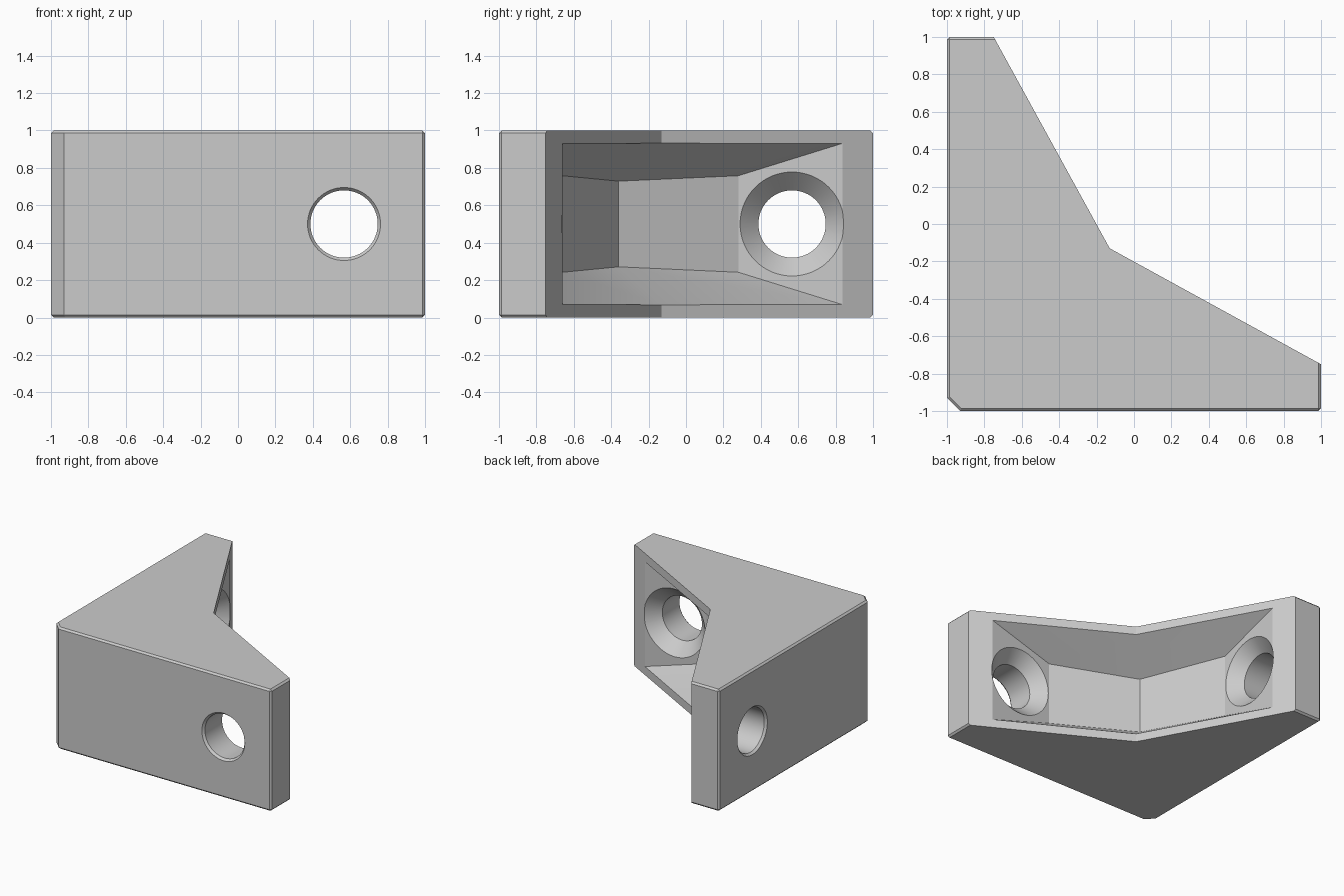
import bpy, bmesh, math
from mathutils import Matrix, Vector

cube = bpy.data.objects.get("Cube")
if cube:
    bpy.data.objects.remove(cube, do_unlink=True)

MID = 0.5          # height of the pocket and hole centres
FLAT = -0.66       # plane of the screw seats
HOLE_POS = 0.567   # hole position along each arm
SWAP = Matrix(((0, 1, 0, 0), (1, 0, 0, 0), (0, 0, 1, 0), (0, 0, 0, 1)))

grey = bpy.data.materials.new("light_grey")
grey.use_nodes = True
colour = (0.6, 0.6, 0.6, 1)
grey.diffuse_color = colour
grey.node_tree.nodes["Principled BSDF"].inputs["Base Color"].default_value = colour


def make_object(name, bm):
    bmesh.ops.recalc_face_normals(bm, faces=bm.faces)
    mesh = bpy.data.meshes.new(name)
    bm.to_mesh(mesh)
    bm.free()
    mesh.materials.append(grey)
    obj = bpy.data.objects.new(name, mesh)
    bpy.context.collection.objects.link(obj)
    return obj


def make_body():
    # L-shaped plan raised to full height, with small chamfers on the outer edges
    inner = (-0.13, -0.13)
    plan = [(-1, 1), (-1, -0.93), (-0.93, -1), (1, -1), (1, -0.75), inner, (-0.75, 1)]
    bm = bmesh.new()
    base = bm.faces.new([bm.verts.new((x, y, 0)) for x, y in plan])
    top = bmesh.ops.extrude_face_region(bm, geom=[base])["geom"]
    bmesh.ops.translate(bm, vec=(0, 0, 1), verts=[v for v in top if isinstance(v, bmesh.types.BMVert)])
    bmesh.ops.recalc_face_normals(bm, faces=bm.faces)

    def is_outer(edge):
        a, b = (v.co for v in edge.verts)
        if abs(a.z - b.z) > 0.5:
            return abs(a.x + a.y) < 0.01 and abs(a.x) > 0.9
        return all((p.xy - Vector(inner)).length > 0.01 for p in (a, b))

    bmesh.ops.bevel(bm, geom=[e for e in bm.edges if is_outer(e)], offset=0.014,
                    segments=1, affect='EDGES', clamp_overlap=True)
    return make_object("corner_bracket", bm)


def make_pocket():
    # Tapered recess: (x, y, half height) around the plan, plus the inner corner
    ring = [(-0.56, 0.94, 0.432), (-0.03, -0.03, 0.432), (0.94, -0.56, 0.432),
            (0.84, FLAT, 0.432), (0.28, FLAT, 0.258), (-0.36, -0.36, 0.229),
            (FLAT, 0.28, 0.258), (FLAT, 0.84, 0.432), (-0.13, -0.13, 0.432)]
    bm = bmesh.new()
    upper = [bm.verts.new((x, y, MID + h)) for x, y, h in ring]
    lower = [bm.verts.new((x, y, MID - h)) for x, y, h in ring]
    for row in (upper, lower):
        for quad in ((0, 1, 8, 7), (1, 2, 3, 8), (8, 3, 4, 5), (7, 8, 5, 6)):
            bm.faces.new([row[i] for i in quad])
    for i in range(8):
        j = (i + 1) % 8
        bm.faces.new((upper[i], upper[j], lower[j], lower[i]))
    return make_object("pocket_cutter", bm)


def make_hole(swap):
    # Turned profile: outer chamfer, bore, countersink
    profile = [(-1.02, 0.212), (-0.982, 0.18), (FLAT - 0.1, 0.18), (FLAT, 0.278), (FLAT + 0.03, 0.278)]
    steps = 64
    bm = bmesh.new()
    rings = []
    for x, r in profile:
        angles = [math.tau * i / steps for i in range(steps)]
        rings.append([bm.verts.new((x, HOLE_POS + r * math.cos(a), MID + r * math.sin(a))) for a in angles])
    for a, b in zip(rings, rings[1:]):
        for i in range(steps):
            j = (i + 1) % steps
            bm.faces.new((a[i], a[j], b[j], b[i]))
    bm.faces.new(rings[0])
    bm.faces.new(rings[-1])
    if swap:
        bm.transform(SWAP)
    return make_object("screw_hole_cutter", bm)


body = make_body()
cutters = [make_pocket(), make_hole(False), make_hole(True)]
bpy.context.view_layer.objects.active = body
for cutter in cutters:
    cutter.hide_render = True
    cut = body.modifiers.new("cut", 'BOOLEAN')
    cut.operation = 'DIFFERENCE'
    cut.solver = 'EXACT'
    cut.object = cutter
    bpy.ops.object.modifier_apply(modifier=cut.name)
for cutter in cutters:
    bpy.data.objects.remove(cutter, do_unlink=True)

bpy.ops.object.select_all(action='DESELECT')
body.select_set(True)
bpy.ops.object.shade_smooth_by_angle(angle=math.radians(20))
